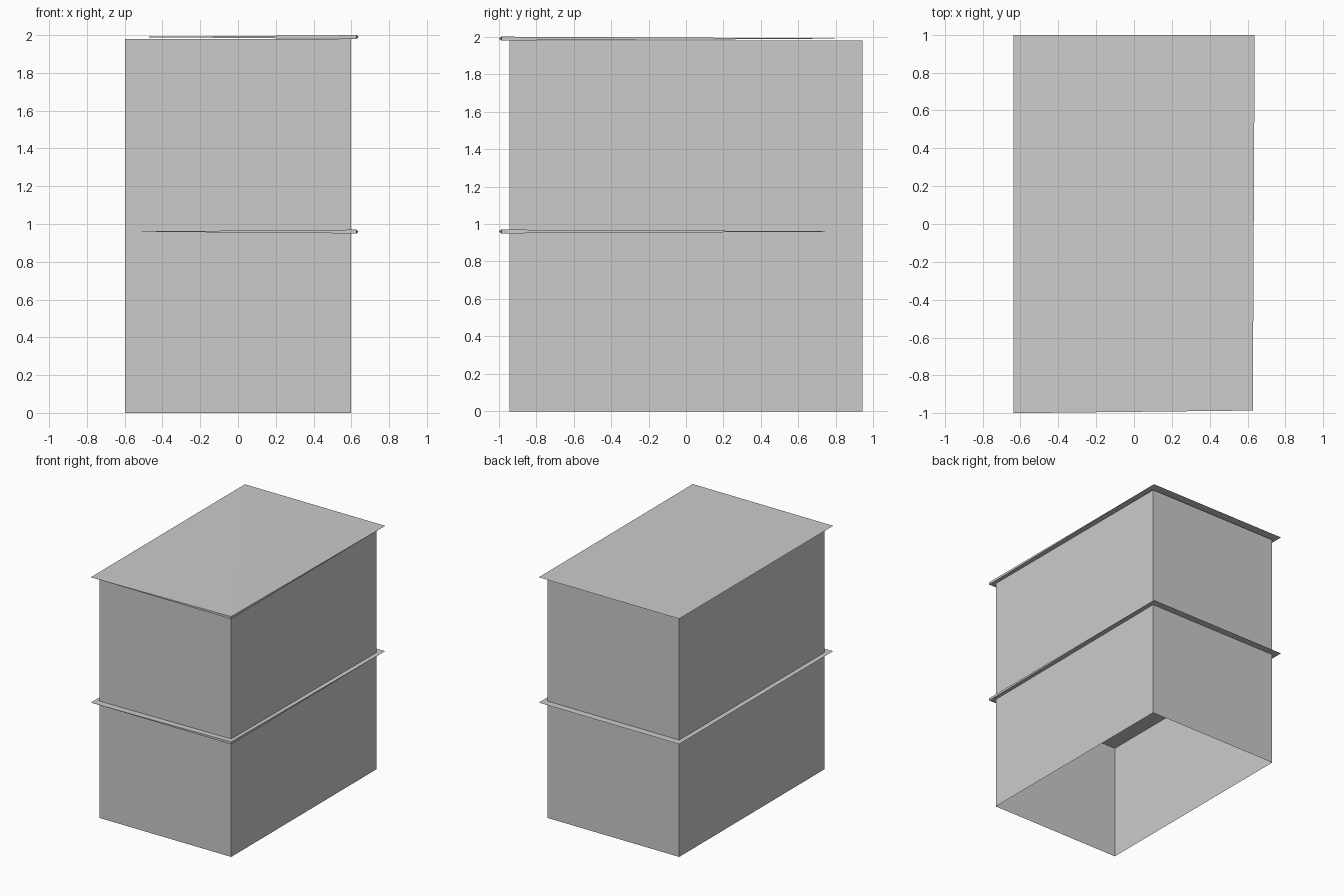
import bpy
import bmesh

default_cube = bpy.data.objects.get("Cube")
if default_cube:
    bpy.data.objects.remove(default_cube, do_unlink=True)

HALF_X, HALF_Y = 0.598, 0.942      # box walls
EDGE_X, EDGE_Y = 0.638, 1.0        # overhanging sheets
WALL_TOP = 1.98

# Single plain grey
grey = bpy.data.materials.new("light grey")
grey.use_nodes = True
colour = (0.6, 0.6, 0.6, 1.0)
grey.diffuse_color = colour
grey.node_tree.nodes["Principled BSDF"].inputs["Base Color"].default_value = colour


def finish(name, bm):
    mesh = bpy.data.meshes.new(name)
    bmesh.ops.recalc_face_normals(bm, faces=bm.faces)
    bm.to_mesh(mesh)
    bm.free()
    mesh.materials.append(grey)
    obj = bpy.data.objects.new(name, mesh)
    bpy.context.collection.objects.link(obj)
    return obj


# Tall thin-walled box, open at the bottom and top
def make_walls():
    bm = bmesh.new()
    bmesh.ops.create_cube(bm, size=1.0)
    for v in bm.verts:
        v.co.x *= 2 * HALF_X
        v.co.y *= 2 * HALF_Y
        v.co.z = (v.co.z + 0.5) * WALL_TOP
    caps = [f for f in bm.faces if abs(f.normal.z) > 0.5]
    bmesh.ops.delete(bm, geom=caps, context="FACES_ONLY")
    return finish("box_walls", bm)


# Thin sheet with sharp edges that opens to its full thickness at one corner
def make_sheet(name, z, half_thick=0.01):
    bm = bmesh.new()
    left_front = bm.verts.new((-EDGE_X, -EDGE_Y, z))
    left_back = bm.verts.new((-EDGE_X, EDGE_Y, z))
    right_back = bm.verts.new((EDGE_X, EDGE_Y, z))
    upper, lower = [bm.verts.new((EDGE_X - 0.01, -EDGE_Y + 0.014, z + side * half_thick))
                    for side in (1, -1)]
    for corner in (upper, lower):
        bm.faces.new((left_front, corner, left_back))
        bm.faces.new((corner, right_back, left_back))
    bm.faces.new((left_front, lower, upper))
    bm.faces.new((right_back, upper, lower))
    return finish(name, bm)


make_walls()
make_sheet("middle_sheet", 0.96)
make_sheet("top_sheet", 1.99)
